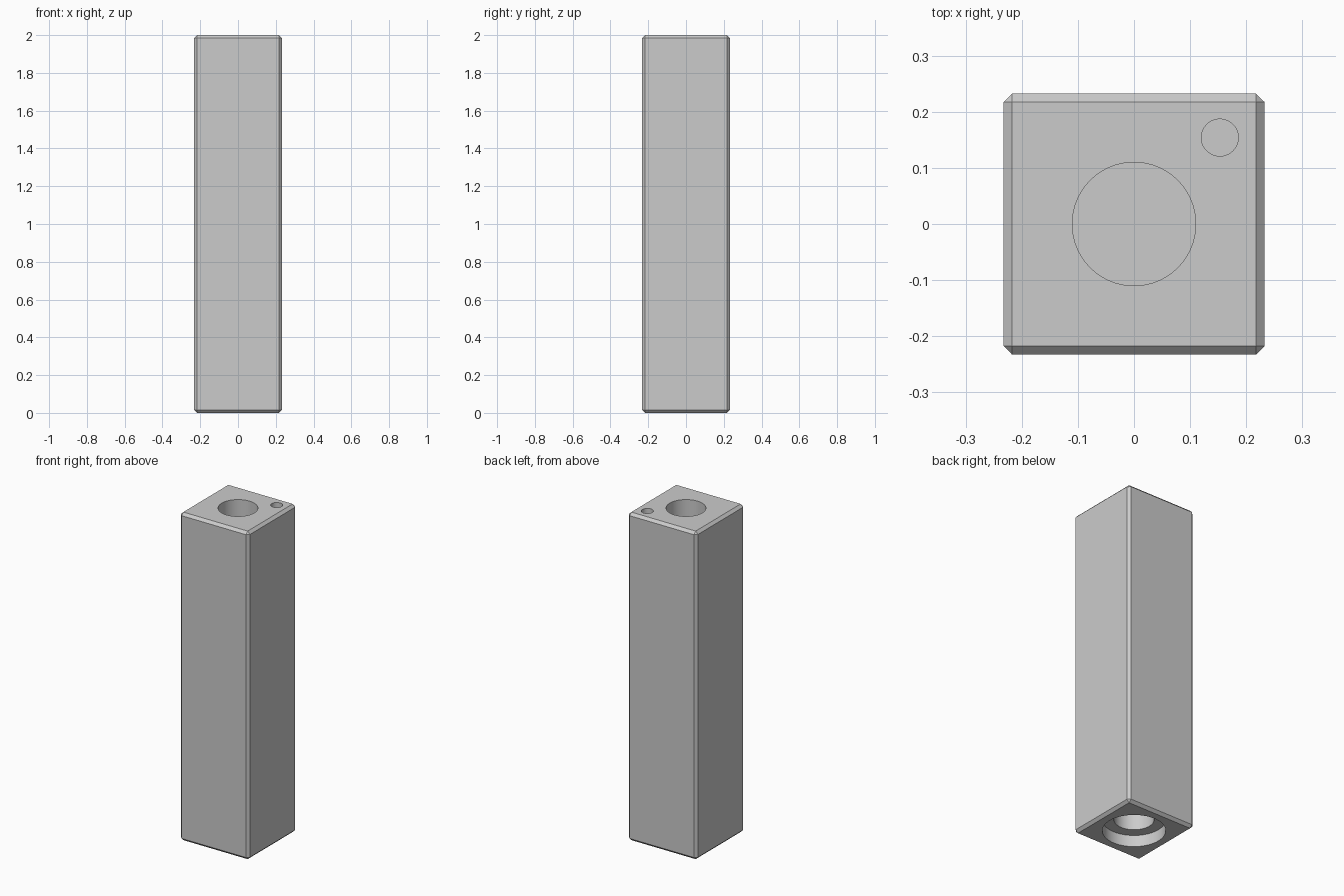
import bpy, math

if "Cube" in bpy.data.objects:
    bpy.data.objects.remove(bpy.data.objects["Cube"])

H, W, C = 2.0, 0.466, 0.016

# chamfered square post
bpy.ops.mesh.primitive_cube_add(size=1, location=(0, 0, H / 2))
post = bpy.context.object
post.name = "post_block"
post.scale = (W, W, H)
bpy.ops.object.transform_apply(location=True, rotation=False, scale=True)
bev = post.modifiers.new("chamfer", 'BEVEL')
bev.width = C
bev.segments = 1
bpy.ops.object.modifier_apply(modifier=bev.name)


def drill(name, x, y, z0, z1, r, n=64):
    """Cut a round flat-bottomed hole between heights z0 and z1."""
    bpy.ops.mesh.primitive_cylinder_add(
        vertices=n, radius=r, depth=z1 - z0, location=(x, y, (z0 + z1) / 2))
    cutter = bpy.context.object
    cutter.name = name
    cutter.hide_render = True
    bpy.context.view_layer.objects.active = post
    mod = post.modifiers.new(name, 'BOOLEAN')
    mod.operation = 'DIFFERENCE'
    mod.solver = 'EXACT'
    mod.object = cutter
    bpy.ops.object.modifier_apply(modifier=mod.name)
    bpy.data.objects.remove(cutter)


# top: central socket and small locating hole
drill("top_socket", 0, 0, H - 0.35, H + 0.1, 0.11)
drill("locating_hole", 0.153, 0.154, H - 0.12, H + 0.1, 0.033, 40)

# bottom: counterbore and narrower socket
drill("bottom_counterbore", 0, 0, -0.1, 0.07, 0.173)
drill("bottom_socket", 0, 0, 0.03, 0.35, 0.11)

bpy.ops.object.select_all(action='DESELECT')
post.select_set(True)
bpy.context.view_layer.objects.active = post
bpy.ops.object.shade_smooth_by_angle(angle=math.radians(25))
